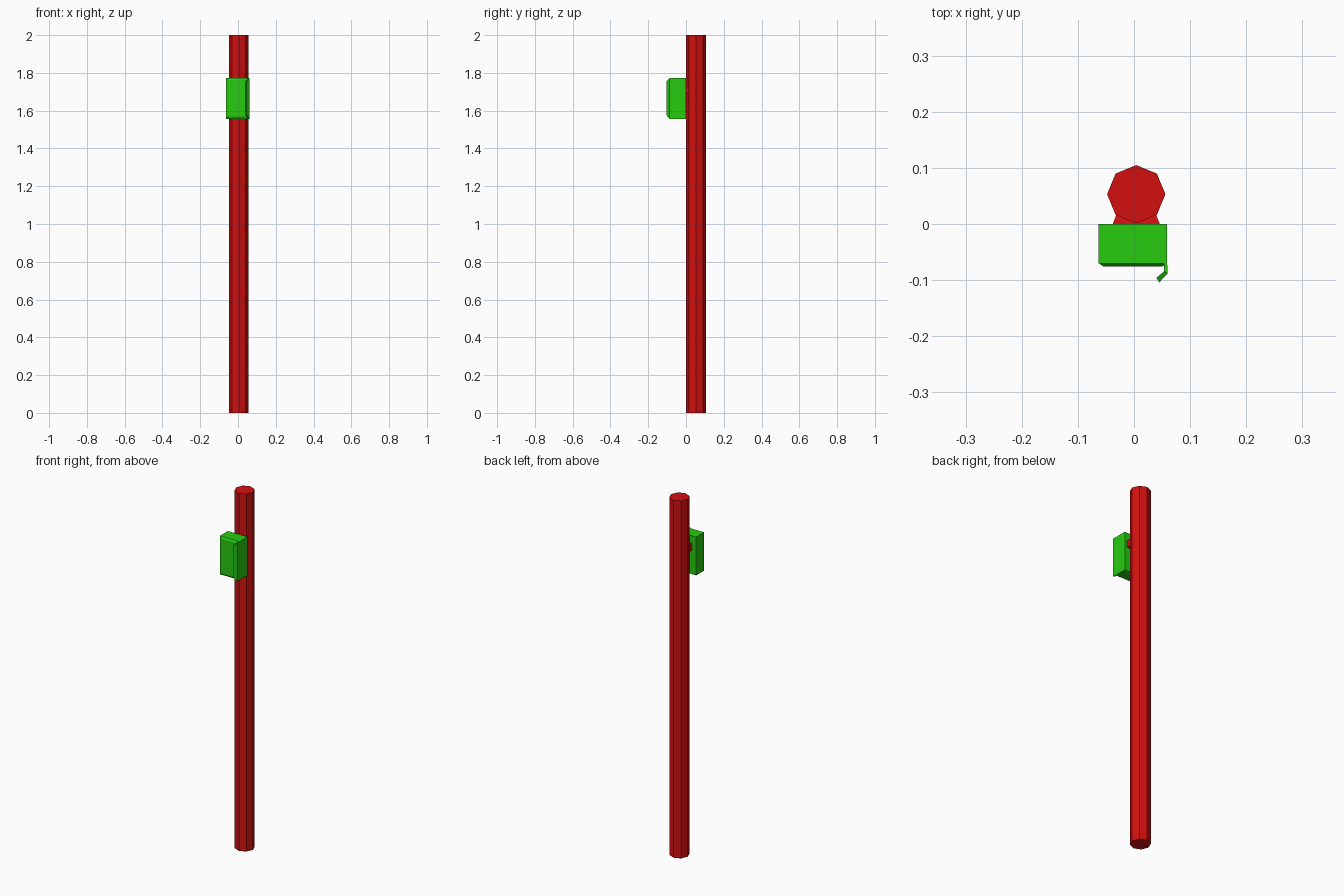
import bpy, bmesh, math

if "Cube" in bpy.data.objects:
    bpy.data.objects.remove(bpy.data.objects["Cube"])

def material(name, rgb):
    m = bpy.data.materials.new(name)
    m.diffuse_color = (*rgb, 1)
    m.use_nodes = True
    m.node_tree.nodes["Principled BSDF"].inputs["Base Color"].default_value = m.diffuse_color
    return m

RED = material("red_paint", (0.65, 0.005, 0.005))
GREEN = material("green_paint", (0.02, 0.6, 0.005))

def loft(name, sections, mat):
    """Join matching closed loops of points into a capped solid."""
    bm = bmesh.new()
    rings = [[bm.verts.new(p) for p in s] for s in sections]
    n = len(rings[0])
    for a, b in zip(rings, rings[1:]):
        for i in range(n):
            j = (i + 1) % n
            bm.faces.new((a[i], a[j], b[j], b[i]))
    bm.faces.new(rings[0])
    bm.faces.new(rings[-1])
    bmesh.ops.recalc_face_normals(bm, faces=bm.faces)
    me = bpy.data.meshes.new(name)
    bm.to_mesh(me)
    bm.free()
    ob = bpy.data.objects.new(name, me)
    bpy.context.collection.objects.link(ob)
    me.materials.append(mat)
    return ob

def rect(x0, x1, y, z0, z1):
    return [(x0, y, z0), (x1, y, z0), (x1, y, z1), (x0, y, z1)]

# Octagonal post
CX, CY, R = 0.004, 0.053, 0.052
def octagon(z):
    return [(CX + R * math.cos(i * math.pi / 4), CY + R * math.sin(i * math.pi / 4), z)
            for i in range(8)]
loft("post", [octagon(0), octagon(2)], RED)

# Box body with chamfered front
loft("box", [rect(-0.063, 0.059, 0.0, 1.557, 1.772),
             rect(-0.063, 0.059, -0.070, 1.557, 1.772),
             rect(-0.054, 0.050, -0.076, 1.568, 1.762)], GREEN)

# Curled lip along the right front edge, tapering at the tip
def lip_section(xo, yo, xi, yi, z0, z1):
    return [(xo, yo, z0), (xi, yi, z0), (xi, yi, z1), (xo, yo, z1)]
loft("door_lip", [lip_section(0.059, -0.068, 0.053, -0.068, 1.557, 1.772),
                  lip_section(0.060, -0.088, 0.054, -0.084, 1.557, 1.772),
                  lip_section(0.045, -0.104, 0.040, -0.096, 1.577, 1.755)], GREEN)

# Bracket between post and box: tapered half-round bar
def bracket_section(y, half_x, half_z):
    return rect(CX - half_x, CX + half_x, y, 1.71 - half_z, 1.71 + half_z)
loft("bracket", [bracket_section(0.0, 0.042, 0.021),
                 bracket_section(0.010, 0.038, 0.019),
                 bracket_section(0.020, 0.034, 0.011)], RED)
